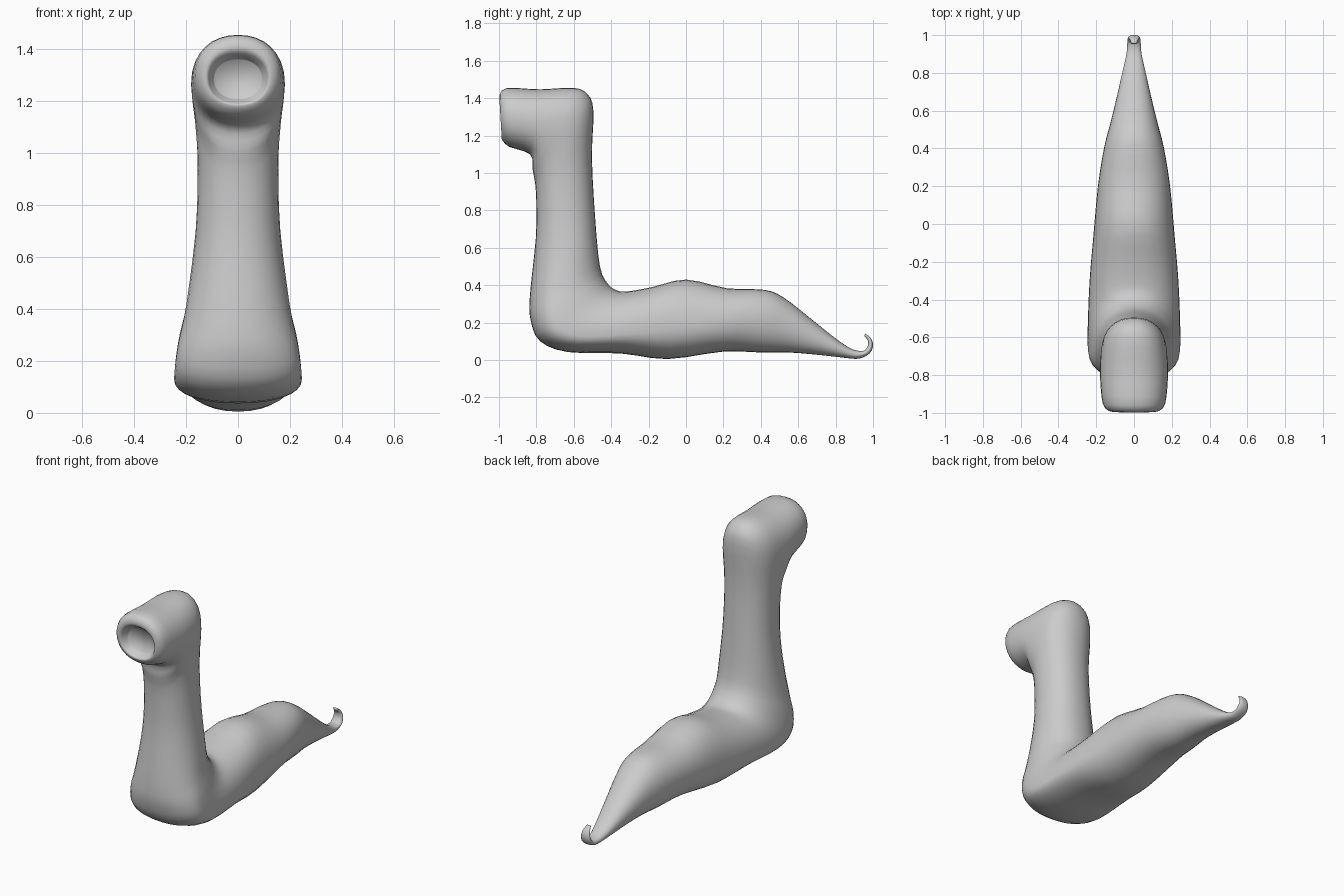
import bpy, bmesh, math

if "Cube" in bpy.data.objects:
    bpy.data.objects.remove(bpy.data.objects["Cube"])

# Key sections: upper/back y,z - lower/front y,z - half width
KEYS = [
    (-.998, 1.405, -.985, 1.18, .125),
    (-.96, 1.453, -.945, 1.14, .165),
    (-.78, 1.447, -.833, 1.10, .18),
    (-.60, 1.455, -.82, 1.02, .177),
    (-.525, 1.42, -.813, .98, .172),
    (-.495, 1.33, -.805, .93, .165),
    (-.503, 1.08, -.80, .83, .155),
    (-.485, .75, -.803, .65, .163),
    (-.46, .50, -.835, .34, .20),
    (-.42, .41, -.83, .21, .228),
    (-.37, .372, -.78, .10, .243),
    (-.31, .367, -.63, .042, .245),
    (-.18, .39, -.35, .035, .235),
    (0, .43, -.10, .005, .215),
    (.22, .383, .20, .045, .19),
    (.42, .375, .40, .04, .157),
    (.52, .335, .55, .04, .125),
    (.65, .235, .68, .03, .093),
    (.80, .115, .82, .015, .06),
    (.89, .057, .91, .006, .04),
]
SIDES, STEPS = 32, 3


def mouth():
    """Sections shrinking from the lip into the shallow hollow."""
    return [(y, 1.285 + r, y, 1.285 - r, r * 1.2) for y, r in ((-.945, .075), (-.973, .09))]


def tail_curl():
    """Tapering arc at the tail tip."""
    out = []
    for i in range(5):
        a = math.radians(-70 + 35 * i)
        c, s = math.cos(a), math.sin(a)
        inner = .033 + .02 * (i / 4) ** 2
        out.append((.935 + inner*c, .08 + inner*s, .935 + .065*c, .08 + .065*s,
                    .036 - .022 * (i / 4) ** 2))
    return out


def spline(a, b, c, d, t):
    return .5 * (2*b + (c-a)*t + (2*a-5*b+4*c-d)*t*t + (3*b-a-3*c+d)*t**3)


def smooth_sections(st):
    out = []
    for i in range(len(st) - 1):
        quad = [st[max(i-1, 0)], st[i], st[i+1], st[min(i+2, len(st)-1)]]
        for s in range(STEPS):
            out.append([spline(*v, s / STEPS) for v in zip(*quad)])
    return out + [list(st[-1])]


def ring(bm, sec):
    uy, uz, ly, lz, w = sec
    # Wide trunk sections carry their widest line low down
    k = .5 - .25 * min(max((w - .18) / .066, 0), 1)
    verts = []
    for j in range(SIDES):
        a = 2 * math.pi * j / SIDES
        c, q = [math.copysign(abs(v) ** .92, v) for v in (math.cos(a), math.sin(a))]
        t = k + q * ((1 - k) if q > 0 else k)
        verts.append(bm.verts.new((w * c, ly + (uy-ly)*t, lz + (uz-lz)*t)))
    return verts


# Continuous body, from the mouth hollow through neck and trunk to the curled tail
bm = bmesh.new()
rings = [ring(bm, s) for s in smooth_sections(mouth() + KEYS + tail_curl())]
for r0, r1 in zip(rings, rings[1:]):
    for j in range(SIDES):
        n = (j + 1) % SIDES
        bm.faces.new((r0[j], r0[n], r1[n], r1[j]))

# Mouth floor and tail tip
for r in (rings[0], rings[-1]):
    bm.faces.new(r)
bmesh.ops.recalc_face_normals(bm, faces=bm.faces)

mesh = bpy.data.meshes.new("long_necked_body")
bm.to_mesh(mesh)
bm.free()
mesh.shade_smooth()
body = bpy.data.objects.new("long_necked_body", mesh)
bpy.context.collection.objects.link(body)
